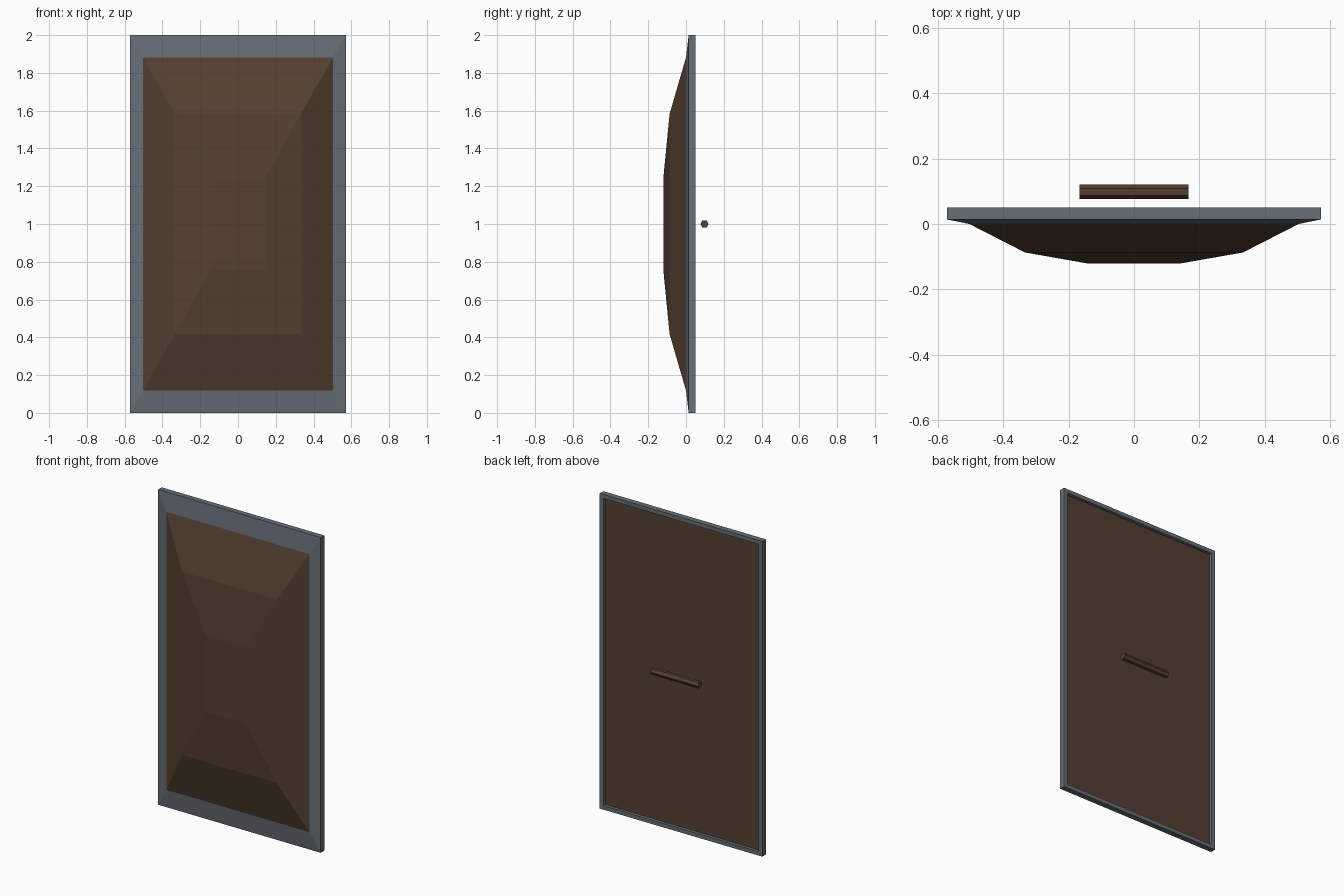
import bpy
import bmesh
import math

if "Cube" in bpy.data.objects:
    bpy.data.objects.remove(bpy.data.objects["Cube"], do_unlink=True)


def material(name, rgb):
    mat = bpy.data.materials.new(name)
    mat.use_nodes = True
    mat.diffuse_color = (*rgb, 1)
    mat.node_tree.nodes["Principled BSDF"].inputs["Base Color"].default_value = (*rgb, 1)
    return mat


def add_object(name, bm, mat):
    bmesh.ops.recalc_face_normals(bm, faces=bm.faces)
    mesh = bpy.data.meshes.new(name)
    bm.to_mesh(mesh)
    bm.free()
    mesh.materials.append(mat)
    obj = bpy.data.objects.new(name, mesh)
    bpy.context.collection.objects.link(obj)
    return obj


def stepped_panel(name, rings, mat, loop=False):
    """Join rectangles (half width, half height, y); cap the ends or close the loop."""
    bm = bmesh.new()
    corners = ((-1, -1), (1, -1), (1, 1), (-1, 1))
    rows = [[bm.verts.new((sx * w, y, 1 + sz * h)) for sx, sz in corners]
            for w, h, y in rings]
    pairs = list(zip(rows, rows[1:]))
    if loop:
        pairs.append((rows[-1], rows[0]))
    else:
        bm.faces.new(rows[0])
        bm.faces.new(rows[-1])
    for a, b in pairs:
        for i in range(4):
            j = (i + 1) % 4
            bm.faces.new((a[i], a[j], b[j], b[i]))
    return add_object(name, bm, mat)


wood = material("dark brown wood", (0.089, 0.051, 0.030))
steel = material("blue grey steel", (0.133, 0.156, 0.181))

# Faceted wooden body: flat back, two sloped tiers and a flat centre
stepped_panel("shield_body", [
    (0.545, 0.975, 0.03),
    (0.503, 0.882, 0.0),
    (0.333, 0.582, -0.087),
    (0.145, 0.243, -0.12),
], wood)

# Steel rim: sloped front band, outer edge, and raised lip behind
stepped_panel("shield_rim", [
    (0.503, 0.882, 0.0),
    (0.571, 1.0, 0.014),
    (0.571, 1.0, 0.05),
    (0.545, 0.975, 0.05),
    (0.545, 0.975, 0.03),
], steel, loop=True)

# Six-sided hand grip behind the body
bpy.ops.mesh.primitive_cylinder_add(vertices=6, radius=0.022, depth=0.334,
                                    location=(0, 0.098, 1),
                                    rotation=(0, math.pi / 2, 0))
grip = bpy.context.object
grip.name = "hand_grip"
grip.data.materials.append(wood)
